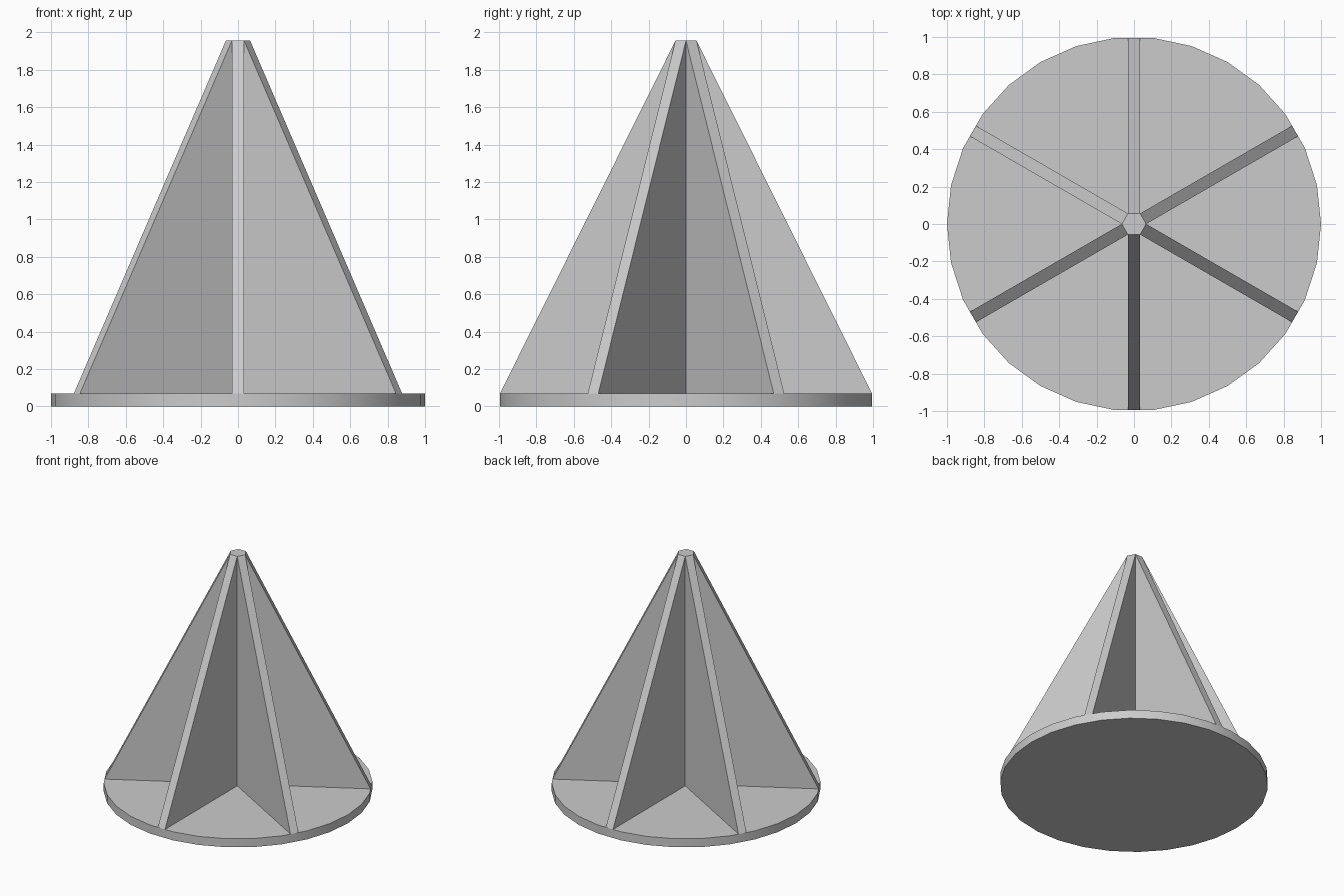
import bpy, bmesh
from math import radians
from mathutils import Matrix, Vector

cube = bpy.data.objects.get("Cube")
if cube:
    bpy.data.objects.remove(cube, do_unlink=True)

BASE_H = 0.07      # thickness of the disc
TOP_Z = 1.955      # height of the flat tip
FIN_REACH = 0.994  # radius of the fin feet
TIP_R = 0.065      # corner radius of the hexagonal tip
HALF_W = TIP_R / 2
FINS = 6

grey = bpy.data.materials.new("light_grey")
grey.use_nodes = True
colour = (0.6, 0.6, 0.6, 1)
grey.diffuse_color = colour
grey.node_tree.nodes["Principled BSDF"].inputs["Base Color"].default_value = colour


def add_object(name, bm):
    bmesh.ops.recalc_face_normals(bm, faces=bm.faces)
    mesh = bpy.data.meshes.new(name)
    bm.to_mesh(mesh)
    bm.free()
    mesh.materials.append(grey)
    obj = bpy.data.objects.new(name, mesh)
    bpy.context.collection.objects.link(obj)
    return obj


# Round base disc with a smooth rim
bm = bmesh.new()
bmesh.ops.create_cone(bm, cap_ends=True, segments=30, radius1=1, radius2=1, depth=BASE_H,
                      matrix=Matrix.Translation((0, 0, BASE_H / 2))
                      @ Matrix.Rotation(radians(90 - 84), 4, "Z"))
# Keep a corner on the x axis
first = max(bm.verts, key=lambda v: v.co.x).co
bmesh.ops.rotate(bm, verts=bm.verts, cent=(0, 0, 0),
                 matrix=Matrix.Rotation(-Vector((1, 0)).angle_signed(first.xy) * -1, 3, "Z"))
base = add_object("base_disc", bm)
bpy.context.view_layer.objects.active = base
base.select_set(True)
bpy.ops.object.shade_smooth_by_angle(angle=radians(30))
base.select_set(False)

# Six tapering fins that meet in a hexagonal tip
bm = bmesh.new()
valleys, feet, tips = [], [], []
for i in range(FINS):
    turn = Matrix.Rotation(radians(30 + i * 360 / FINS), 3, "Z")
    valley = Matrix.Rotation(radians(i * 360 / FINS), 3, "Z")
    valleys.append(bm.verts.new(valley @ Vector((TIP_R, 0, BASE_H))))
    tips.append(bm.verts.new(valley @ Vector((TIP_R, 0, TOP_Z))))
    feet.append([bm.verts.new(turn @ Vector((FIN_REACH, s * HALF_W, BASE_H))) for s in (-1, 1)])

outline = []
for i, (right, left) in enumerate(feet):
    j = (i + 1) % FINS
    bm.faces.new((right, left, tips[j], tips[i]))   # sloping outer edge
    bm.faces.new((valleys[i], right, tips[i]))      # fin sides
    bm.faces.new((left, valleys[j], tips[j]))
    outline += [valleys[i], right, left]
bm.faces.new(tips)
bm.faces.new(outline[::-1])
add_object("fins", bm)
